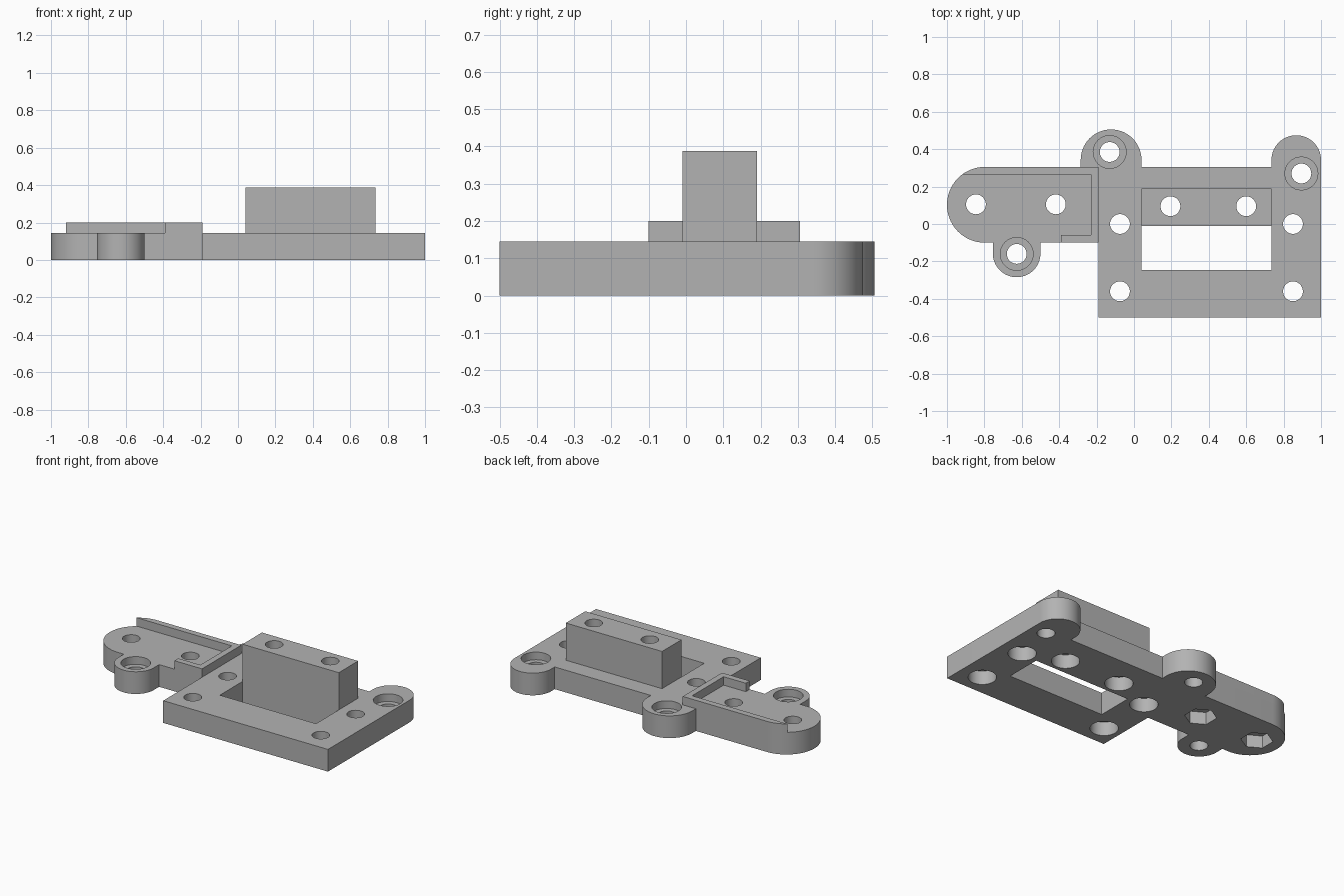
import bpy
import bmesh
from math import cos, sin, radians, sqrt, degrees, asin

if "Cube" in bpy.data.objects:
    bpy.data.objects.remove(bpy.data.objects["Cube"])

grey = bpy.data.materials.new("plain grey")
grey.use_nodes = True
grey.diffuse_color = (0.45, 0.45, 0.45, 1)
grey.node_tree.nodes["Principled BSDF"].inputs["Base Color"].default_value = grey.diffuse_color

PLATE_TOP, LIP_TOP, BLOCK_TOP = 0.145, 0.2, 0.388
BORE = 0.053


def arc(x, y, r, start, end, steps=28):
    angles = [radians(start + (end - start) * i / steps) for i in range(steps + 1)]
    return [(x + r * cos(a), y + r * sin(a)) for a in angles]


def ring(centre, r, sides=32, turn=0):
    return arc(*centre, r, turn, turn + 360, sides)[:-1]


def rect(x0, y0, x1, y1):
    return [(x0, y0), (x1, y0), (x1, y1), (x0, y1)]


def prisms(name, outlines):
    """Extrude each (outline, bottom, top) into one object."""
    bm = bmesh.new()
    for outline, z0, z1 in outlines:
        base = bm.faces.new([bm.verts.new((x, y, z0)) for x, y in outline])
        cap = bmesh.ops.extrude_face_region(bm, geom=[base], use_keep_orig=True)["geom"]
        for v in cap:
            if isinstance(v, bmesh.types.BMVert):
                v.co.z = z1
    bmesh.ops.recalc_face_normals(bm, faces=bm.faces)
    mesh = bpy.data.meshes.new(name)
    bm.to_mesh(mesh)
    bm.free()
    mesh.materials.append(grey)
    obj = bpy.data.objects.new(name, mesh)
    bpy.context.collection.objects.link(obj)
    return obj


def cut(obj, outlines):
    """Subtract prisms from an object and discard the cutter."""
    cutter = prisms("cutter", outlines)
    cutter.hide_render = True
    mod = obj.modifiers.new("cut", "BOOLEAN")
    mod.operation, mod.solver, mod.object = "DIFFERENCE", "EXACT", cutter
    bpy.context.view_layer.update()
    graph = bpy.context.evaluated_depsgraph_get()
    mesh = bpy.data.meshes.new_from_object(obj.evaluated_get(graph))
    obj.modifiers.clear()
    obj.data = mesh
    bpy.data.objects.remove(cutter)


# Hole positions
ear_holes = [(-0.13, 0.385), (0.895, 0.27), (-0.627, -0.16)]
plate_holes = [(x, y) for x in (-0.075, 0.85) for y in (0, -0.36)]
block_holes = [(0.195, 0.095), (0.6, 0.095)]
arm_holes = [(-0.845, 0.105), (-0.418, 0.105)]

# Base plate with rounded arm and three screw ears
arm_x, arm_y, arm_r = -0.7975, 0.1025, 0.2025
outline = (arc(-0.6275, -0.157, 0.1275, 180, 360)
           + [(-0.5, -0.1), (-0.19, -0.1), (-0.19, -0.5), (1, -0.5)]
           + arc(0.8675, 0.342, 0.1325, 0, 180)
           + [(0.735, 0.305), (0.04, 0.305)]
           + arc(-0.1225, 0.343, 0.1625, 0, 180)
           + [(-0.285, 0.305)]
           + arc(arm_x, arm_y, arm_r, 90, 270)
           + [(-0.755, -0.1)])
base = prisms("base_plate", [(outline, 0, PLATE_TOP)])

# Through holes and the rectangular slot
all_holes = ear_holes + plate_holes + block_holes + arm_holes
cut(base, [(ring(c, BORE), -0.1, 0.3) for c in all_holes]
    + [(rect(0.04, -0.245, 0.735, -0.01), -0.1, 0.3)])

# Screw recesses above the ears, round and hexagonal recesses underneath
cut(base, [(ring(c, 0.088), 0.095, 0.3) for c in ear_holes]
    + [(ring(c, 0.083), -0.1, 0.09) for c in plate_holes + block_holes]
    + [(ring(c, 0.095, 6, 30), -0.1, 0.08) for c in arm_holes])

# Raised block behind the slot
block = prisms("raised_block", [(rect(0.04, -0.01, 0.735, 0.19), PLATE_TOP, BLOCK_TOP)])
cut(block, [(ring(c, BORE), 0, 0.6) for c in block_holes])

# Lip around the arm, following its rounded end
inner_y = 0.265
start = degrees(asin((inner_y - arm_y) / arm_r))
lip = prisms("arm_lip", [(
    arc(arm_x, arm_y, arm_r, 90, 180 - start, 10)
    + [(-0.23, inner_y), (-0.23, -0.06), (-0.39, -0.06), (-0.39, -0.1),
       (-0.19, -0.1), (-0.19, 0.305)], PLATE_TOP, LIP_TOP)])

# Smooth the round walls, keep the edges sharp
bpy.ops.object.select_all(action="DESELECT")
for obj in (base, block, lip):
    obj.select_set(True)
bpy.context.view_layer.objects.active = base
bpy.ops.object.shade_smooth_by_angle(angle=radians(30))
